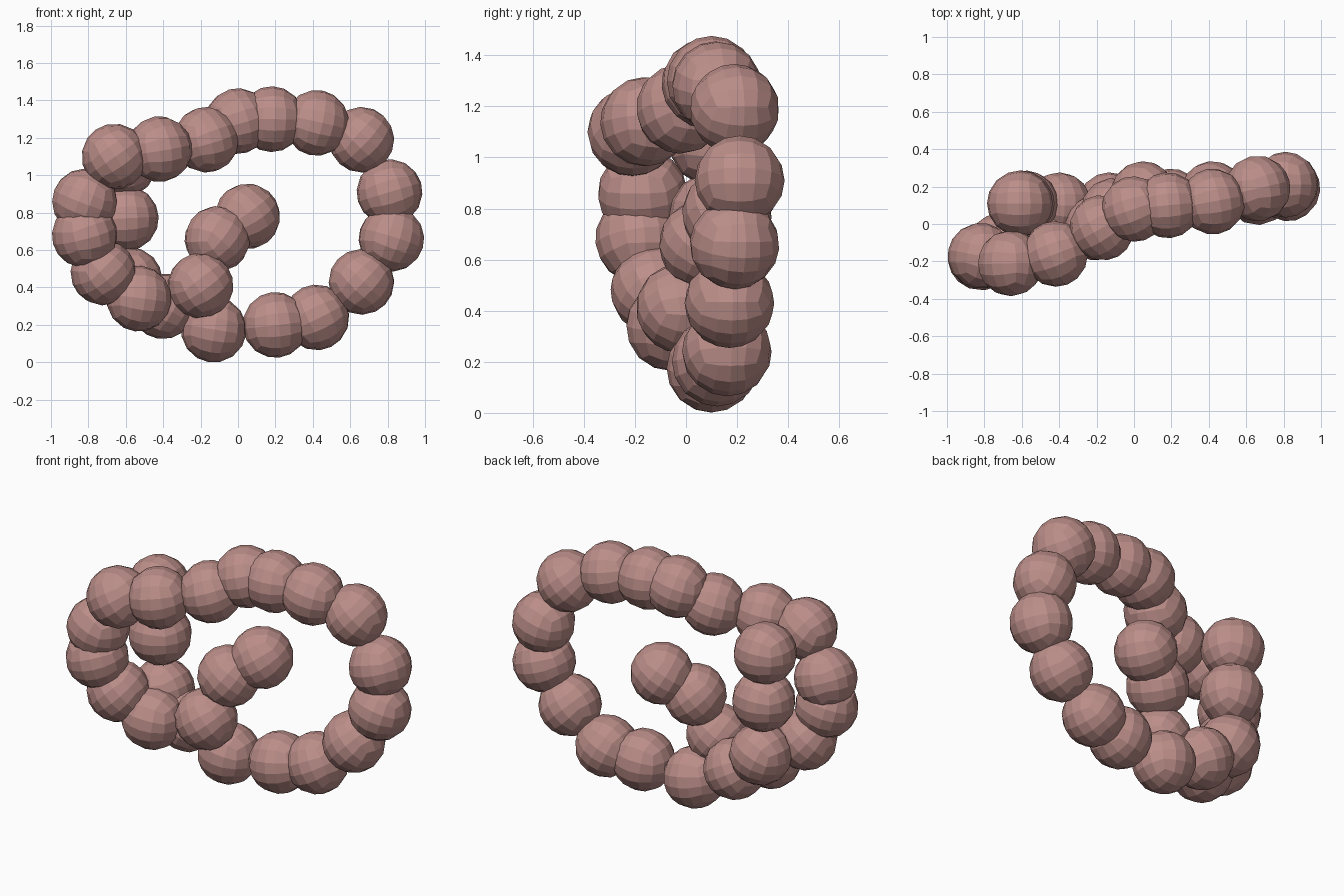
import bpy, bmesh
from mathutils import Vector

if "Cube" in bpy.data.objects:
    bpy.data.objects.remove(bpy.data.objects["Cube"])

RADIUS = 0.176

# Bead centres along the looping string
PATH = [Vector(p) for p in [
    (.05, .16, .78), (-.11, .07, .66), (-.20, -.02, .41),
    (-.53, -.06, .34), (-.72, -.12, .48), (-.82, -.18, .68),
    (-.82, -.17, .86), (-.66, -.21, 1.10), (-.42, -.16, 1.14),
    (-.17, -.02, 1.19), (0, .08, 1.29), (.18, .10, 1.30),
    (.42, .12, 1.28), (.66, .19, 1.19), (.81, .21, .91),
    (.82, .19, .66), (.66, .17, .43), (.42, .16, .24),
    (.20, .12, .20), (-.13, .10, .175), (-.40, .10, .30),
    (-.58, .11, .44), (-.60, .11, .77), (-.61, .11, 1.06)]]

mat = bpy.data.materials.new("dusty_rose")
mat.diffuse_color = (.50, .27, .25, 1)
mat.use_nodes = True
mat.node_tree.nodes["Principled BSDF"].inputs["Base Color"].default_value = mat.diffuse_color


def bead_mesh():
    """Faceted ball made from a subdivided cube."""
    bm = bmesh.new()
    bmesh.ops.create_cube(bm, size=2)
    bmesh.ops.subdivide_edges(bm, edges=bm.edges[:], cuts=3, use_grid_fill=True)
    for v in bm.verts:
        x, y, z = (c * c for c in v.co)
        v.co = Vector((v.co.x * (1 - y / 2 - z / 2 + y * z / 3) ** .5,
                       v.co.y * (1 - z / 2 - x / 2 + z * x / 3) ** .5,
                       v.co.z * (1 - x / 2 - y / 2 + x * y / 3) ** .5)) * RADIUS
    mesh = bpy.data.meshes.new("bead")
    bm.to_mesh(mesh)
    bm.free()
    mesh.materials.append(mat)
    return mesh


# Beads, each turned to follow the string
mesh = bead_mesh()
for i, p in enumerate(PATH):
    tangent = PATH[min(i + 1, len(PATH) - 1)] - PATH[max(i - 1, 0)]
    bead = bpy.data.objects.new(f"bead_{i + 1:02d}", mesh)
    bead.location = p
    bead.rotation_euler = tangent.to_track_quat('Z', 'Y').to_euler()
    bpy.context.collection.objects.link(bead)
